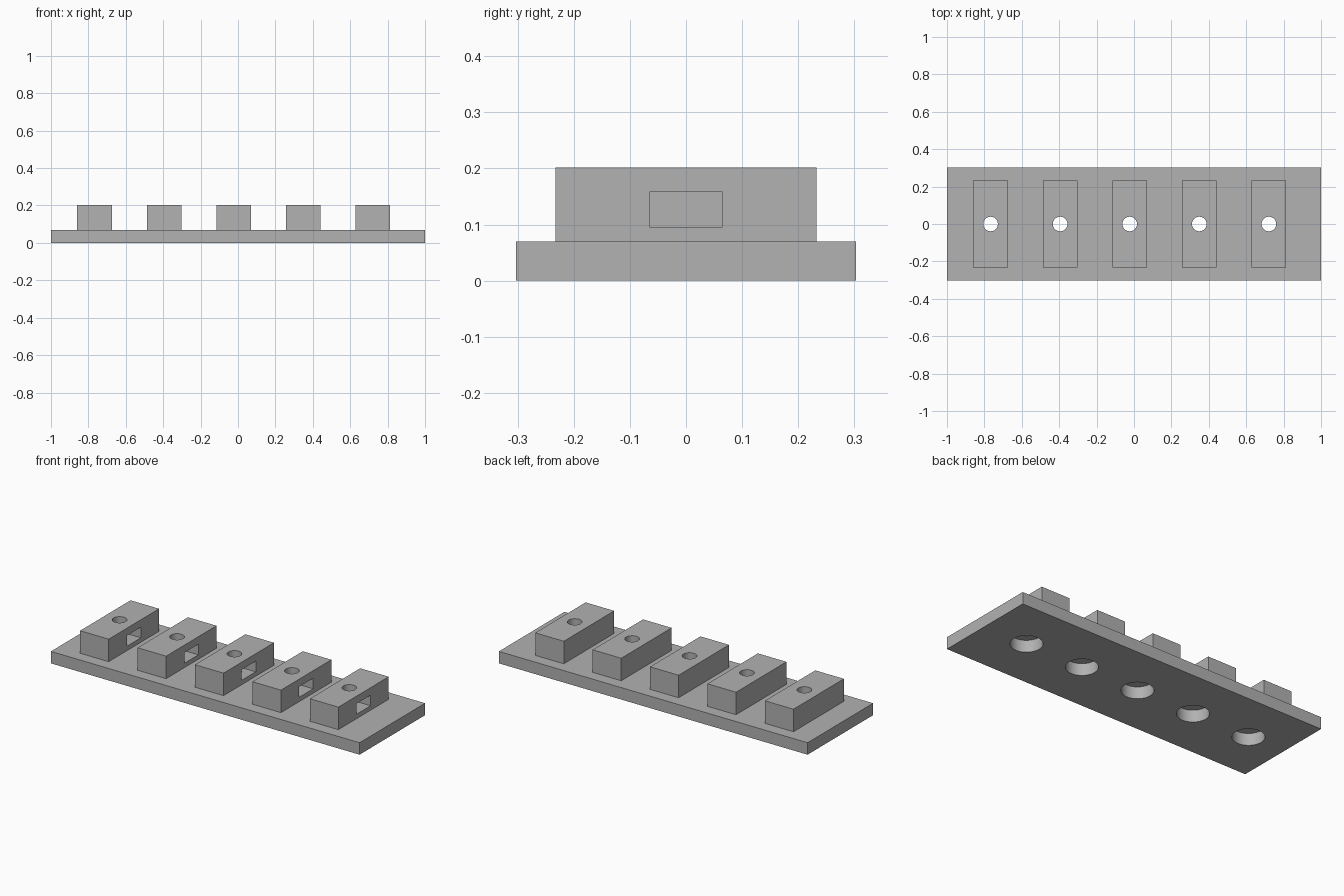
import bpy, math

cube = bpy.data.objects.get("Cube")
if cube:
    bpy.data.objects.remove(cube, do_unlink=True)

PLATE_TOP, BLOCK_TOP = 0.07, 0.202
COUNT, PITCH, FIRST_X = 5, 0.372, -0.767
BLOCK_W, BLOCK_L = 0.185, 0.466

grey = bpy.data.materials.new("matte_grey")
grey.use_nodes = True
colour = (0.445, 0.445, 0.445, 1)
grey.diffuse_color = colour
grey.node_tree.nodes["Principled BSDF"].inputs["Base Color"].default_value = colour


def box(name, x, y, z):
    """Box from (low, high) ranges on each axis."""
    centre = [(a + b) / 2 for a, b in (x, y, z)]
    bpy.ops.mesh.primitive_cube_add(size=1, location=centre)
    ob = bpy.context.object
    ob.name = name
    ob.scale = [b - a for a, b in (x, y, z)]
    bpy.ops.object.transform_apply(location=False, rotation=False, scale=True)
    ob.data.materials.append(grey)
    return ob


def bore(name, x, radius, low, high):
    """Upright cylinder used as a drill."""
    bpy.ops.mesh.primitive_cylinder_add(vertices=48, radius=radius, depth=high - low,
                                        location=(x, 0, (low + high) / 2))
    ob = bpy.context.object
    ob.name = name
    ob.data.materials.append(grey)
    return ob


def cut(target, cutter):
    cutter.hide_render = True
    mod = target.modifiers.new("cut", "BOOLEAN")
    mod.operation, mod.solver, mod.object = "DIFFERENCE", "EXACT", cutter
    bpy.ops.object.select_all(action="DESELECT")
    bpy.context.view_layer.objects.active = target
    target.select_set(True)
    bpy.ops.object.modifier_apply(modifier=mod.name)
    bpy.data.objects.remove(cutter, do_unlink=True)


def soften(ob):
    bpy.ops.object.select_all(action="DESELECT")
    bpy.context.view_layer.objects.active = ob
    ob.select_set(True)
    bpy.ops.object.shade_smooth_by_angle(angle=math.radians(30))


# Base plate, with a wide hole under every block
plate = box("base_plate", (-1, 1), (-0.303, 0.303), (0, PLATE_TOP))

for i in range(COUNT):
    x = FIRST_X + i * PITCH
    cut(plate, bore("plate_drill", x, 0.085, -0.05, 0.12))

    # Raised block with a side pocket open towards +x and an upright bore
    half = BLOCK_W / 2
    block = box(f"block_{i + 1}", (x - half, x + half),
                (-BLOCK_L / 2, BLOCK_L / 2), (PLATE_TOP, BLOCK_TOP))
    cut(block, box("pocket_cutter", (x - 0.065, x + half + 0.05),
                   (-0.065, 0.065), (0.096, 0.158)))
    cut(block, bore("block_drill", x, 0.039, 0, 0.3))
    soften(block)

soften(plate)
